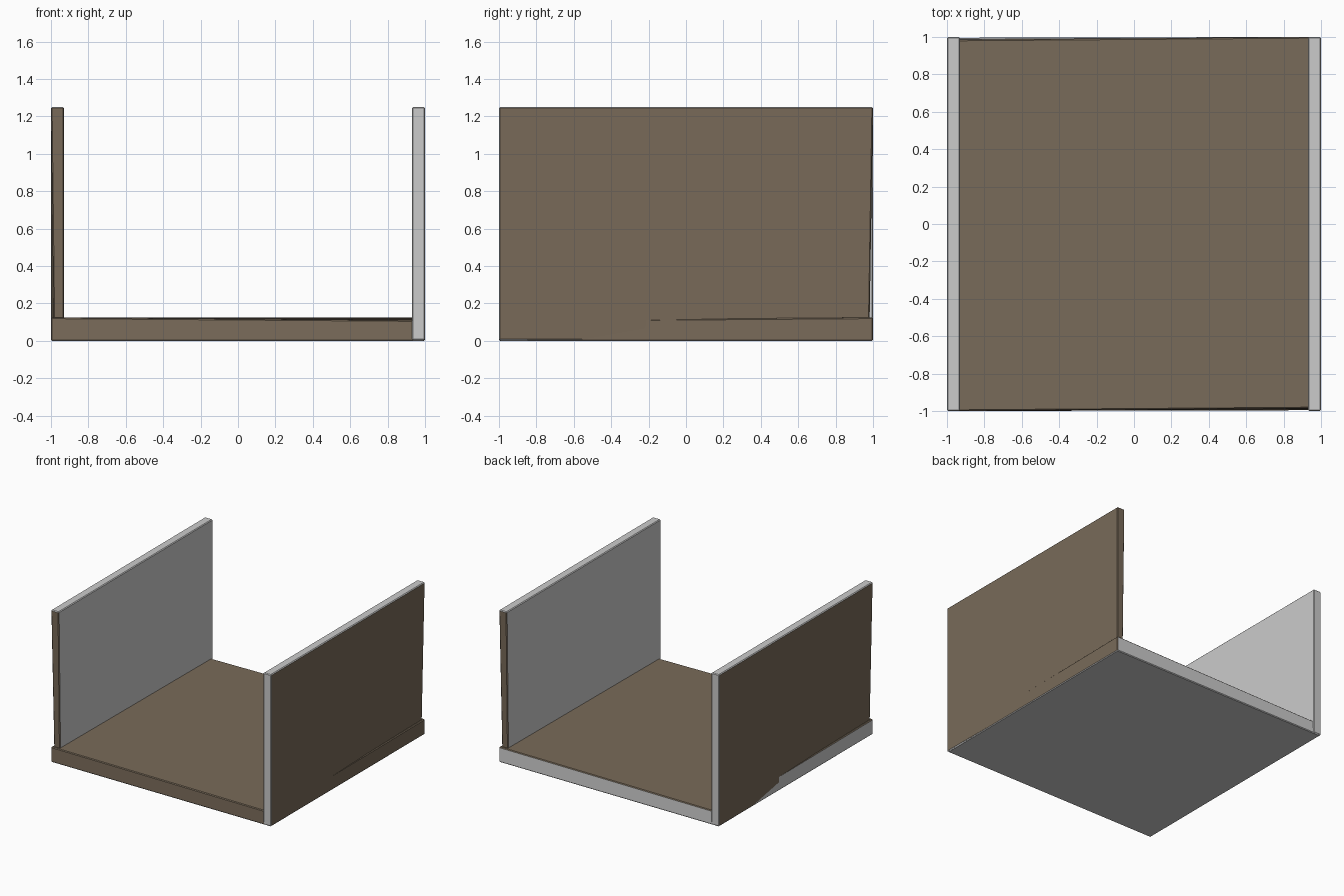
import bpy, bmesh, math
from mathutils import Matrix, Vector

if "Cube" in bpy.data.objects:
    bpy.data.objects.remove(bpy.data.objects["Cube"])


def material(name, color):
    m = bpy.data.materials.new(name)
    m.diffuse_color = color
    m.use_nodes = True
    m.node_tree.nodes["Principled BSDF"].inputs["Base Color"].default_value = m.diffuse_color
    return m


grey = material("plain_grey", (0.8, 0.8, 0.8, 1))
brown = material("dark_brown", (0.19, 0.145, 0.10, 1))


def box(name, lo, hi, brown_sides, nudge, turn=0):
    """Box with a few worn corners; brown_sides lists outward directions."""
    lo, hi = Vector(lo), Vector(hi)
    bm = bmesh.new()
    bmesh.ops.create_cube(bm, size=1)
    for f in bm.faces:
        n = f.normal
        key = max("xyz", key=lambda a: abs(getattr(n, a)))
        sign = "+" if getattr(n, key) > 0 else "-"
        f.material_index = 1 if sign + key in brown_sides else 0
    for v in bm.verts:
        corner = tuple(1 if c > 0 else -1 for c in v.co)
        v.co = Vector([hi[i] if corner[i] > 0 else lo[i] for i in range(3)])
        v.co += Vector(nudge.get(corner, (0, 0, 0)))
    bm.transform(Matrix.Rotation(turn, 4, "Z"))
    me = bpy.data.meshes.new(name)
    bm.to_mesh(me)
    bm.free()
    me.materials.append(grey)
    me.materials.append(brown)
    ob = bpy.data.objects.new(name, me)
    bpy.context.collection.objects.link(ob)
    bev = ob.modifiers.new("soft_edges", "BEVEL")
    bev.width = 0.006
    bev.segments = 1
    return ob


# floor slab, slightly worn at two opposite corners
box("floor_slab", (-1, -1, 0), (1, 1, 0.125), ("+z", "-y", "+x"), {
    (1, -1, 1): (-0.01, 0.015, -0.015),
    (1, -1, -1): (-0.004, 0.004, 0),
    (-1, 1, 1): (0.01, -0.015, -0.015),
    (-1, 1, -1): (0.004, -0.004, 0),
})

# two side walls, the second turned half a revolution
for name, turn in (("right_wall", 0), ("left_wall", math.pi)):
    box(name, (0.93, -1, 0.003), (1, 1, 1.25), ("+x", "+y"),
        {(1, 1, -1): (-0.015, -0.02, 0), (-1, 1, -1): (0, -0.02, 0)}, turn)
